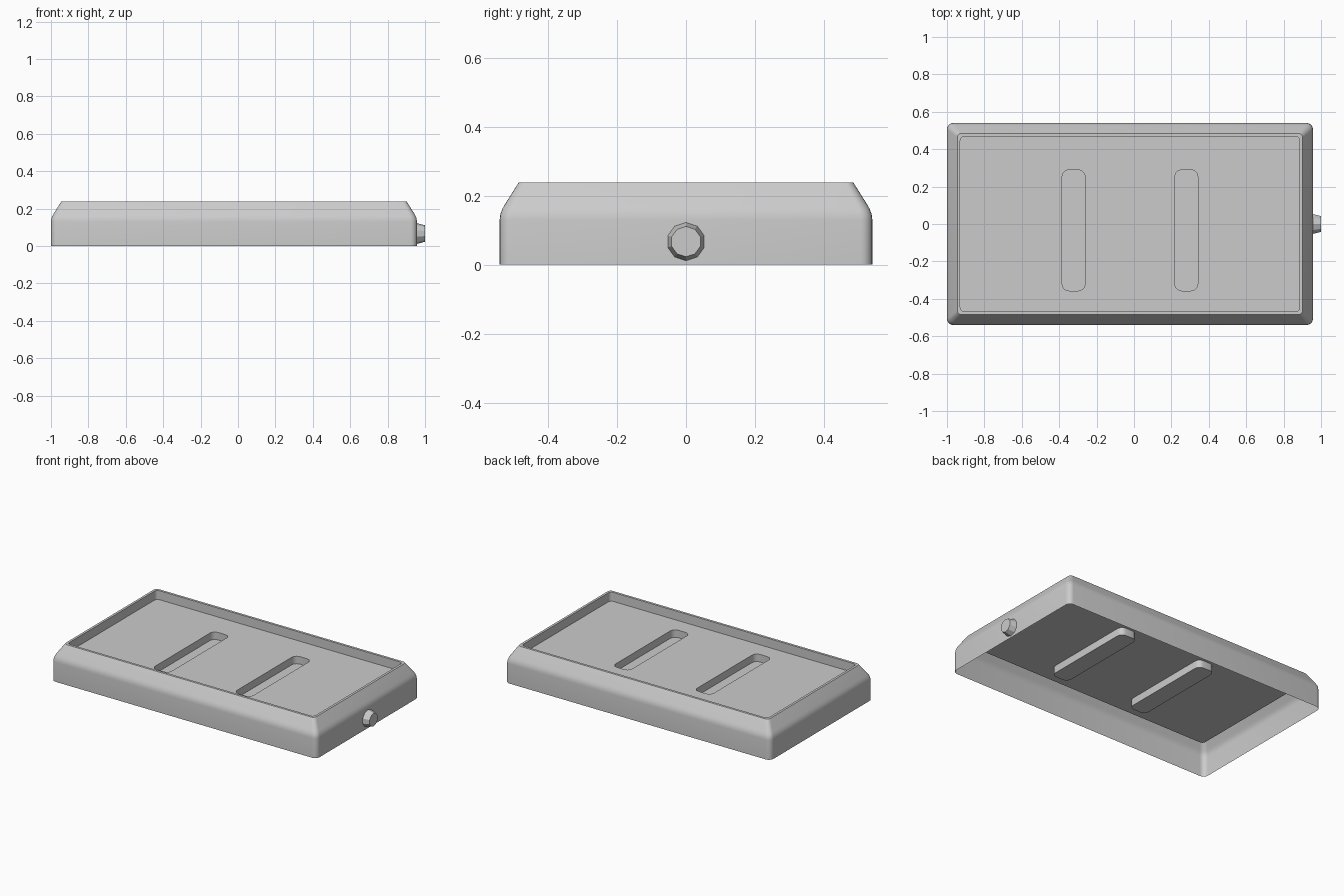
import bpy, bmesh
from math import radians, cos, sin, pi
from mathutils import Matrix

if "Cube" in bpy.data.objects:
    bpy.data.objects.remove(bpy.data.objects["Cube"])

CX = -0.0215          # tray centre; the plug extends the +x end
HX, HY = 0.9785, 0.54
FLOOR_Z, SLOT_Z = 0.178, 0.128


def ring(bm, cx, cy, hx, hy, r, z, seg=5):
    """Counter-clockwise rounded rectangle of vertices."""
    verts = []
    for k, (sx, sy) in enumerate(((1, 1), (-1, 1), (-1, -1), (1, -1))):
        for i in range(seg + 1):
            a = pi / 2 * (k + i / seg)
            verts.append(bm.verts.new((cx + sx * (hx - r) + r * cos(a),
                                       cy + sy * (hy - r) + r * sin(a), z)))
    return verts


def bridge(bm, a, b):
    n = len(a)
    for i in range(n):
        j = (i + 1) % n
        bm.faces.new((a[i], a[j], b[j], b[i]))


def loop_edges(bm, loop):
    edges = []
    for i, v in enumerate(loop):
        w = loop[(i + 1) % len(loop)]
        edges.append(bm.edges.get((v, w)) or bm.edges.new((v, w)))
    return edges


def finish(bm, name, smooth):
    mesh = bpy.data.meshes.new(name)
    bm.to_mesh(mesh)
    bm.free()
    obj = bpy.data.objects.new(name, mesh)
    bpy.context.collection.objects.link(obj)
    if smooth:
        bpy.ops.object.select_all(action='DESELECT')
        obj.select_set(True)
        bpy.context.view_layer.objects.active = obj
        bpy.ops.object.shade_smooth_by_angle(angle=radians(30))
    return obj


# Tray shell: wall, rounded shoulder, chamfer, thin rim and inner wall (open below)
bm = bmesh.new()
profile = ((0, 0), (0, 0.13), (0.002, 0.146), (0.007, 0.16), (0.014, 0.173),
           (0.055, 0.238), (0.071, 0.238), (0.071, FLOOR_Z))
prev = None
for inset, z in profile:
    r = max(0.022, 0.034 - 0.2 * inset)
    loop = ring(bm, CX, 0, HX - inset, HY - inset, r, z)
    if prev:
        bridge(bm, prev, loop)
    prev = loop
border = loop_edges(bm, prev)

# Two sunken slots with closed bottoms
for x in (-0.323, 0.28):
    top = ring(bm, x, -0.034, 0.061, 0.323, 0.036, FLOOR_Z)
    low = ring(bm, x, -0.034, 0.061, 0.323, 0.036, SLOT_Z)
    bridge(bm, top, low)
    bm.faces.new(low)
    border += loop_edges(bm, top)

# Tray floor around the slots
bmesh.ops.triangle_fill(bm, use_beauty=True, use_dissolve=False,
                        edges=border, normal=(0, 0, 1))
finish(bm, "tray_shell", True)

# Tapered ten-sided plug on the right end
bm = bmesh.new()
bmesh.ops.create_cone(bm, cap_ends=True, segments=10, radius1=0.056,
                      radius2=0.044, depth=0.045,
                      matrix=Matrix.Translation((0.9775, 0, 0.067))
                      @ Matrix.Rotation(pi / 2, 4, 'Y')
                      @ Matrix.Rotation(pi / 2, 4, 'Z'))
finish(bm, "end_plug", False)
